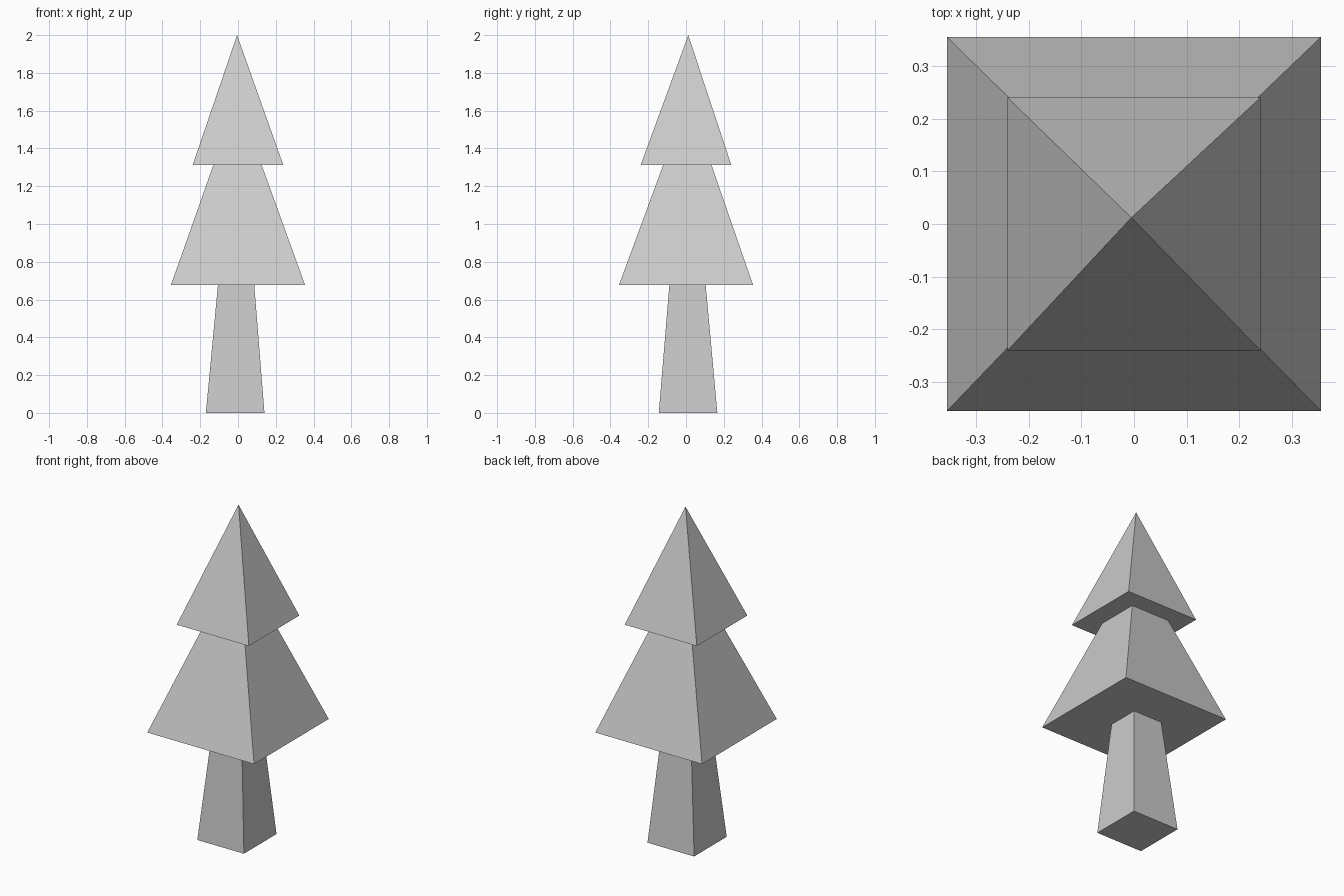
import bpy
import bmesh

cube = bpy.data.objects.get("Cube")
if cube:
    bpy.data.objects.remove(cube, do_unlink=True)

# One plain grey for the whole tree
grey = bpy.data.materials.new("light_grey")
grey.use_nodes = True
colour = (0.6, 0.6, 0.6, 1)
grey.diffuse_color = colour
grey.node_tree.nodes["Principled BSDF"].inputs["Base Color"].default_value = colour


def square_ring(bm, half, centre, z):
    cx, cy = centre
    corners = [(-1, -1), (1, -1), (1, 1), (-1, 1)]
    return [bm.verts.new((cx + half * sx, cy + half * sy, z)) for sx, sy in corners]


def tapered_block(name, base, top):
    """Four-sided block; a top half-width of zero gives a pyramid."""
    bm = bmesh.new()
    lower = square_ring(bm, *base)
    bm.faces.new(lower[::-1])
    half, (cx, cy), z = top
    if half:
        upper = square_ring(bm, *top)
        bm.faces.new(upper)
    else:
        tip = bm.verts.new((cx, cy, z))
    for i in range(4):
        j = (i + 1) % 4
        sides = [upper[j], upper[i]] if half else [tip]
        bm.faces.new([lower[i], lower[j]] + sides)
    mesh = bpy.data.meshes.new(name)
    bm.to_mesh(mesh)
    bm.free()
    mesh.materials.append(grey)
    obj = bpy.data.objects.new(name, mesh)
    bpy.context.collection.objects.link(obj)
    return obj


# Trunk, reaching just inside the foliage
tapered_block("trunk", (0.155, (-0.015, 0.011), 0), (0.095, (-0.01, 0.008), 0.69))

# Two foliage tiers, with tips slightly off centre
tapered_block("lower_foliage", (0.355, (0, 0), 0.677), (0, (-0.004, 0.011), 1.67))
tapered_block("upper_foliage", (0.24, (0, 0), 1.312), (0, (-0.005, 0.012), 2))
